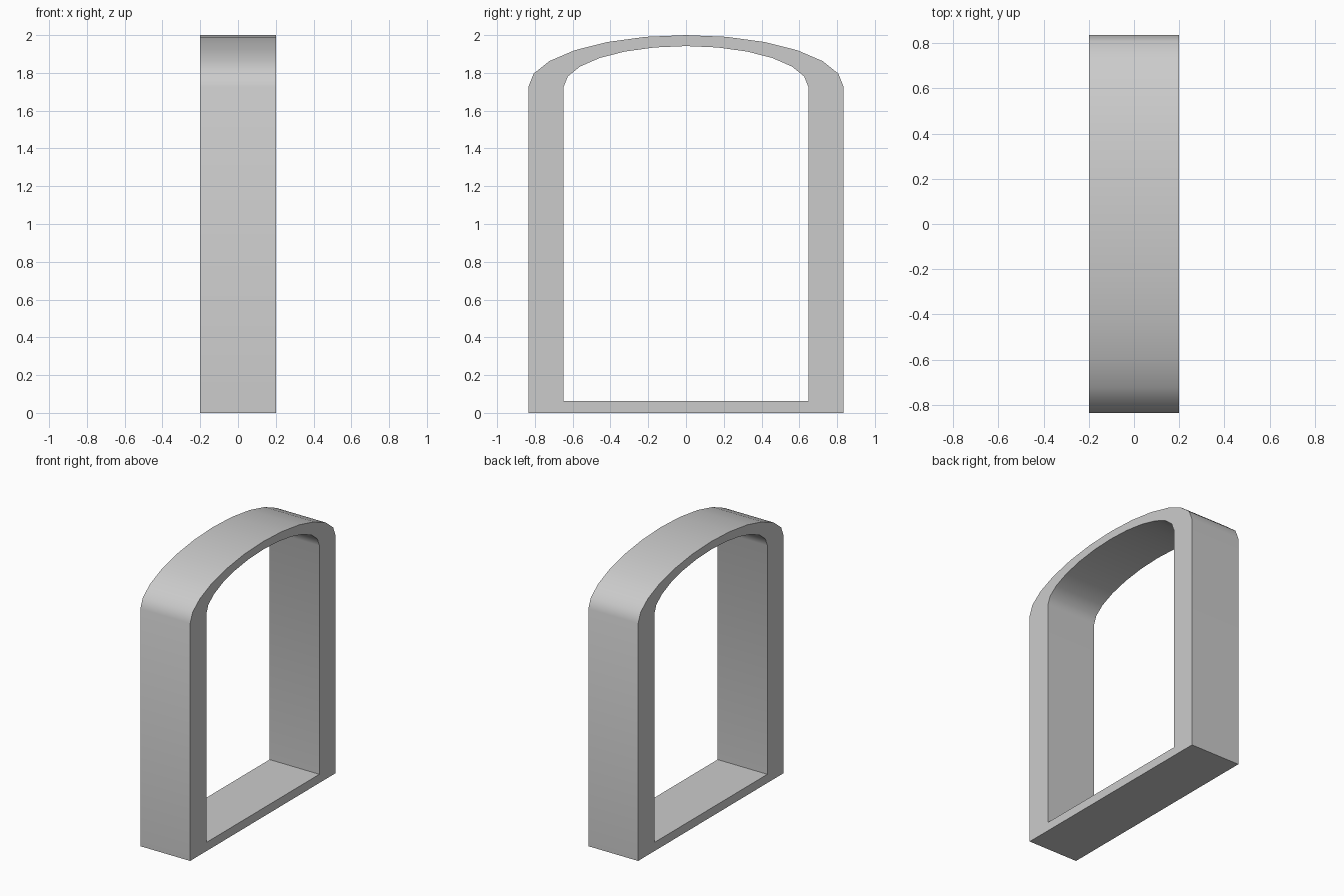
import bpy, bmesh, math

if "Cube" in bpy.data.objects:
    bpy.data.objects.remove(bpy.data.objects["Cube"])

HALF_DEPTH = 0.20
SPRING = 1.725      # height where the arch starts
ARCH_SEGMENTS = 12


def arch_loop(half_width, bottom, top):
    """Closed outline: two bottom corners plus a half-ellipse head."""
    pts = [(-half_width, bottom), (half_width, bottom)]
    for i in range(ARCH_SEGMENTS + 1):
        a = math.pi * i / ARCH_SEGMENTS
        pts.append((half_width * math.cos(a),
                    SPRING + (top - SPRING) * math.sin(a)))
    return pts


# Outer and inner outlines on both sides of the frame
bm = bmesh.new()
outer = arch_loop(0.835, 0.0, 2.0)
inner = arch_loop(0.648, 0.063, 1.942)
rings = [[bm.verts.new((x, y, z)) for y, z in loop]
         for x, loop in ((HALF_DEPTH, outer), (HALF_DEPTH, inner),
                         (-HALF_DEPTH, inner), (-HALF_DEPTH, outer))]

# Bridge the four outlines into a closed frame
n = len(outer)
for r in range(4):
    a, b = rings[r], rings[(r + 1) % 4]
    for i in range(n):
        j = (i + 1) % n
        bm.faces.new((a[i], a[j], b[j], b[i]))
bmesh.ops.recalc_face_normals(bm, faces=bm.faces)

mesh = bpy.data.meshes.new("arched_frame")
bm.to_mesh(mesh)
bm.free()
frame = bpy.data.objects.new("arched_frame", mesh)
bpy.context.collection.objects.link(frame)

# Smooth head, crisp frame edges
bpy.context.view_layer.objects.active = frame
frame.select_set(True)
bpy.ops.object.shade_smooth_by_angle(angle=math.radians(40))
